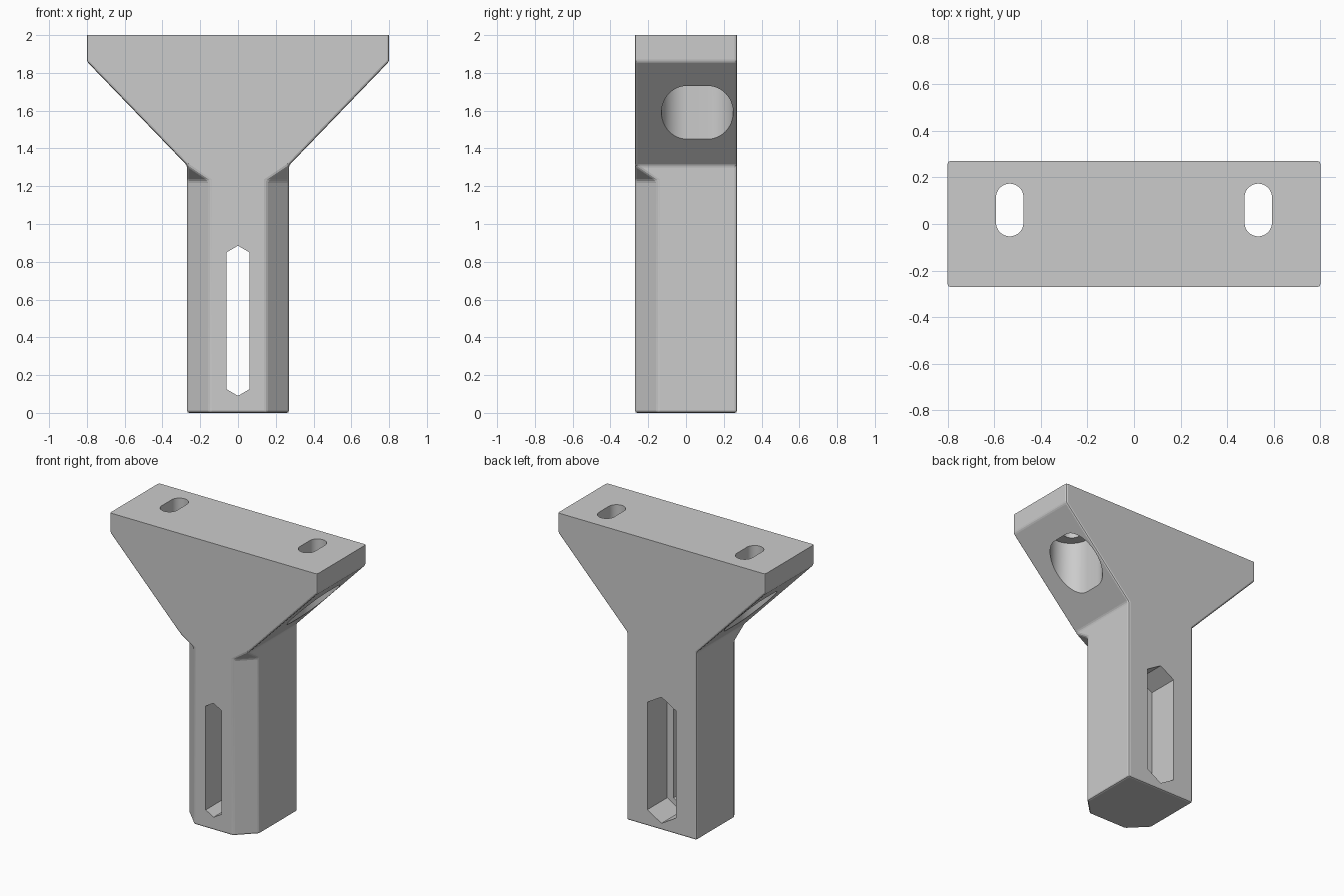
import bpy, bmesh, math
from mathutils import Vector

cube = bpy.data.objects.get("Cube")
if cube:
    bpy.data.objects.remove(cube, do_unlink=True)

grey = bpy.data.materials.new("light_grey")
grey.use_nodes = True
colour = (0.6, 0.6, 0.6, 1)
grey.diffuse_color = colour
grey.node_tree.nodes["Principled BSDF"].inputs["Base Color"].default_value = colour


def add_object(name, bm):
    bmesh.ops.recalc_face_normals(bm, faces=bm.faces)
    mesh = bpy.data.meshes.new(name)
    bm.to_mesh(mesh)
    bm.free()
    mesh.materials.append(grey)
    obj = bpy.data.objects.new(name, mesh)
    bpy.context.collection.objects.link(obj)
    return obj


def prism(name, outline, direction):
    """Extrude a closed outline of points along a direction."""
    bm = bmesh.new()
    face = bm.faces.new([bm.verts.new(p) for p in outline])
    new = bmesh.ops.extrude_face_region(bm, geom=[face])["geom"]
    bmesh.ops.translate(bm, vec=direction,
                        verts=[v for v in new if isinstance(v, bmesh.types.BMVert)])
    return add_object(name, bm)


def oblong(x, y, z, radius, half_straight, steps=24):
    """Round-ended slot outline, long in y."""
    points = []
    for end in (0, 1):
        for i in range(steps + 1):
            a = math.pi * (end + i / steps)
            shift = half_straight * (1 - 2 * end)
            points.append((x + radius * math.cos(a), y + shift + radius * math.sin(a), z))
    return points


def pointed_slot(y, half_width, side, tip, middle=0.4875):
    """Tall six-sided slot outline in the xz plane."""
    shape = [(0, tip), (half_width, side), (half_width, -side),
             (0, -tip), (-half_width, -side), (-half_width, side)]
    return [(x, y, middle + z) for x, z in shape]


# Half of the body: chamfered post flaring into a wide head
W, C, HEAD, TOP = 0.27, 0.15, 0.8, 2.1
SHOULDER, CUT = 1.31, 1.23
points = {
    "f0": (0, -W, 0), "f1": (0, -W, TOP), "b0": (0, W, 0), "b1": (0, W, TOP),
    "a0": (C, -W, 0), "a1": (C, -W, CUT), "c0": (W, -C, 0), "c1": (W, -C, CUT),
    "d0": (W, W, 0), "d1": (W, W, SHOULDER), "s": (W, -W, SHOULDER),
    "ef": (HEAD, -W, 1.86), "eb": (HEAD, W, 1.86),
    "tf": (HEAD, -W, TOP), "tb": (HEAD, W, TOP),
}
faces = ["b0 d0 c0 a0 f0", "f0 a0 a1 s ef tf f1", "b0 b1 tb eb d1 d0",
         "a0 c0 c1 a1", "a1 c1 s", "c0 d0 d1 s c1", "s d1 eb ef",
         "ef eb tb tf", "f1 tf tb b1"]
bm = bmesh.new()
verts = {k: bm.verts.new(p) for k, p in points.items()}
for f in faces:
    bm.faces.new([verts[k] for k in f.split()])
body = add_object("bracket_body", bm)
# The open half may recalculate inward, so check against the top face
top = max(body.data.polygons, key=lambda p: p.center.z)
if top.normal.z < 0:
    body.data.flip_normals()

mirror = body.modifiers.new("mirror", 'MIRROR')
mirror.use_clip = True
bevel = body.modifiers.new("soft_edges", 'BEVEL')
bevel.width = 0.012
bevel.segments = 2
bevel.limit_method = 'ANGLE'
bevel.angle_limit = math.radians(25)

# Cutters: crisp top, front slot, rear nut pocket, screw slots and counterbores
cutters = [
    prism("top_trim", [(-1, -1, 2), (1, -1, 2), (1, 1, 2), (-1, 1, 2)], Vector((0, 0, 1))),
    prism("front_slot", pointed_slot(-0.5, 0.06, 0.3625, 0.3975), Vector((0, 1, 0))),
    prism("rear_pocket", pointed_slot(0.05, 0.11, 0.375, 0.44), Vector((0, 1, 0))),
]
for side, label in ((1, "left"), (-1, "right")):
    cutters.append(prism(label + "_screw_slot",
                         oblong(side * 0.533, 0.06, 1.5, 0.059, 0.054), Vector((0, 0, 1))))
    cutters.append(prism(label + "_counterbore",
                         oblong(side * 0.54, 0.06, 1.0, 0.136, 0.054), Vector((0, 0, 0.84))))
for cutter in cutters:
    cutter.hide_render = True
    cutter.hide_viewport = False
    cut = body.modifiers.new(cutter.name, 'BOOLEAN')
    cut.operation = 'DIFFERENCE'
    cut.solver = 'EXACT'
    cut.object = cutter

# Bake the cuts and remove the helpers
bpy.context.view_layer.update()
graph = bpy.context.evaluated_depsgraph_get()
result = bpy.data.meshes.new_from_object(body.evaluated_get(graph))
body.modifiers.clear()
body.data = result
for cutter in cutters:
    bpy.data.objects.remove(cutter, do_unlink=True)

# Smooth only the round slot walls
bpy.ops.object.select_all(action='DESELECT')
body.select_set(True)
bpy.context.view_layer.objects.active = body
bpy.ops.object.shade_smooth_by_angle(angle=math.radians(10))
